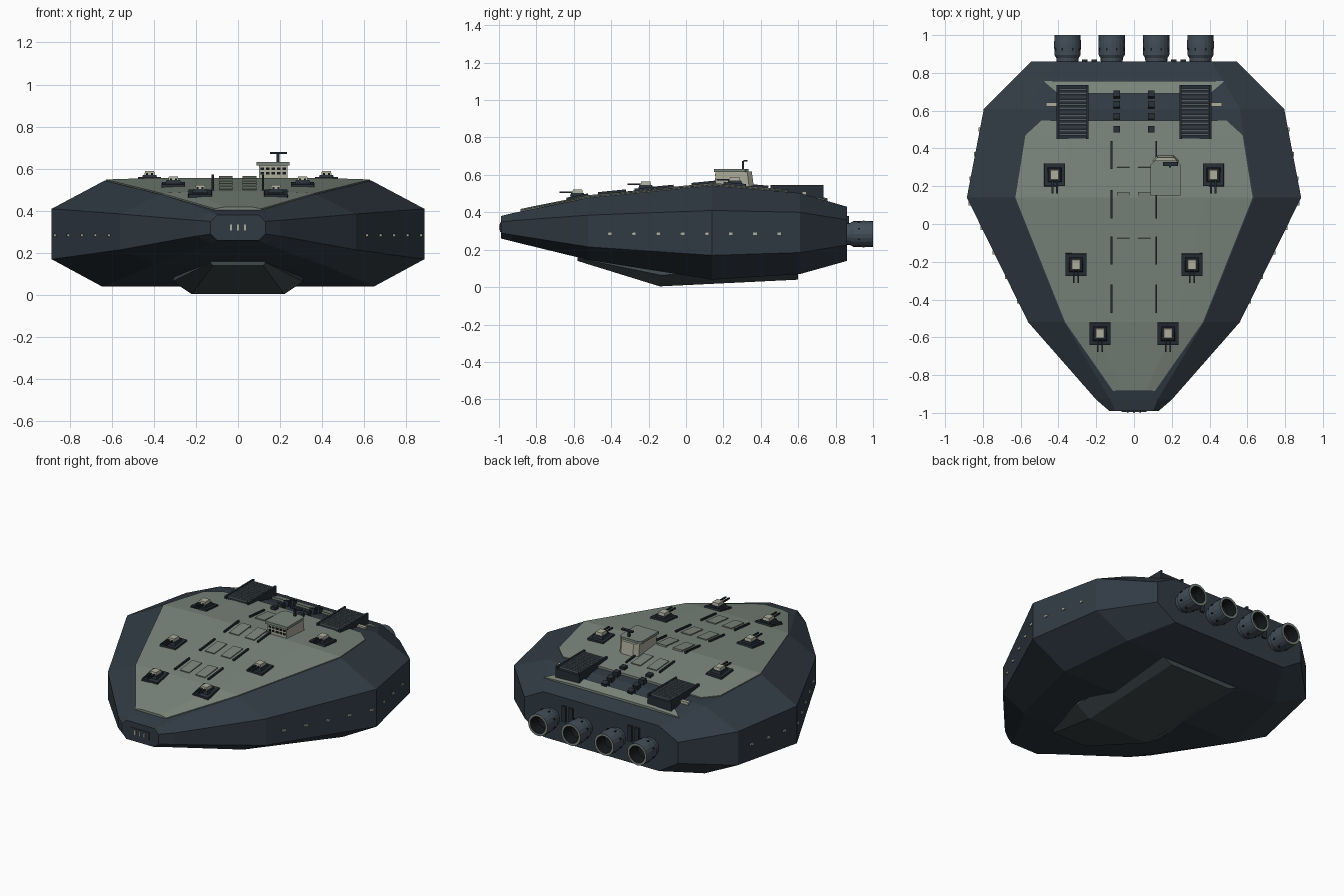
import bpy, bmesh, math
from mathutils import Matrix, Vector

if "Cube" in bpy.data.objects:
    bpy.data.objects.remove(bpy.data.objects["Cube"])


def material(name, rgb):
    lin = [(c / 255 / 12.92) if c < 11 else ((c / 255 + 0.055) / 1.055) ** 2.4 for c in rgb]
    m = bpy.data.materials.new(name)
    m.diffuse_color = (*lin, 1)
    m.use_nodes = True
    m.node_tree.nodes["Principled BSDF"].inputs["Base Color"].default_value = m.diffuse_color
    return m


HULL = material("dark slate hull", (49, 59, 68))
DECK = material("grey green deck", (122, 134, 124))
KEEL = material("keel grey", (64, 73, 76))
DARK = material("dark fittings", (38, 46, 53))
ENGINE = material("engine grey", (66, 78, 88))
RIB = material("radiator rib", (82, 94, 100))
PALE = material("pale superstructure", (172, 172, 156))
BLACK = material("black recess", (20, 23, 26))


def finish(name, bm, mats):
    bmesh.ops.recalc_face_normals(bm, faces=bm.faces[:])
    me = bpy.data.meshes.new(name)
    bm.to_mesh(me)
    bm.free()
    for m in mats:
        me.materials.append(m)
    ob = bpy.data.objects.new(name, me)
    bpy.context.collection.objects.link(ob)
    return ob


def add_box(bm, loc, size, pitch=0, mat=0, taper=1):
    """Box centred on loc, optionally pitched about x with a narrower top."""
    verts = bmesh.ops.create_cube(bm, size=1)["verts"]
    for v in verts:
        k = taper if v.co.z > 0 else 1
        v.co = Vector((v.co.x * size[0] * k, v.co.y * size[1] * k, v.co.z * size[2]))
    bmesh.ops.transform(bm, verts=verts, matrix=Matrix.Translation(loc) @ Matrix.Rotation(pitch, 4, 'X'))
    for f in {f for v in verts for f in v.link_faces}:
        f.material_index = mat


def loft(bm, rings):
    """Skin closed rings of equal length and cap both ends."""
    vr = [[bm.verts.new(p) for p in r] for r in rings]
    n = len(vr[0])
    for a, b in zip(vr, vr[1:]):
        for i in range(n):
            bm.faces.new((a[i], a[(i + 1) % n], b[(i + 1) % n], b[i]))
    bm.faces.new(vr[0])
    bm.faces.new(vr[-1])


def lerp(table, y, col):
    for a, b in zip(table, table[1:]):
        if y <= b[0]:
            break
    return a[col] + (b[col] - a[col]) * (y - a[0]) / (b[0] - a[0])


# Hull stations: y, top half width, widest, bottom, then z of bottom, lower chine, upper chine, top
HULL_ST = [
    (-.990, .10, .13, .10, .260, .290, .350, .380),
    (-.930, .125, .20, .125, .245, .280, .355, .395),
    (-.520, .37, .56, .40, .145, .215, .385, .478),
    (.140, .635, .885, .645, .040, .170, .410, .543),
    (.610, .56, .795, .56, .070, .185, .400, .503),
    (.860, .41, .545, .41, .140, .225, .360, .430)]


def top(y):
    return lerp(HULL_ST, y, 7)


def slope(y):
    return math.atan2(top(y + .02) - top(y - .02), .04)


bm = bmesh.new()
loft(bm, [[(b, y, z0), (m, y, z1), (m, y, z2), (t, y, z3),
           (-t, y, z3), (-m, y, z2), (-m, y, z1), (-b, y, z0)]
          for y, t, m, b, z0, z1, z2, z3 in HULL_ST])
finish("hull", bm, [HULL])


# Deck plates with a slight crown
def deck_plate(name, outline):
    bm = bmesh.new()
    rings = []
    for y, w in outline:
        z = top(y)
        rings.append([(-w, y, z - .01), (-w, y, z + .006), (-w * .6, y, z + .014),
                      (w * .6, y, z + .014), (w, y, z + .006), (w, y, z - .01)])
    loft(bm, rings)
    finish(name, bm, [DECK])


deck_plate("main_deck", [(-.885, .11), (-.52, .365), (.14, .628), (.47, .575), (.548, .49)])
deck_plate("rear_deck_strip", [(.69, .40), (.757, .48)])

# Keel wedge under the hull
bm = bmesh.new()
loft(bm, [[(b, y, z0), (m, y, z1), (m2, y, z2), (-m2, y, z2), (-m, y, z1), (-b, y, z0)]
          for y, b, m, m2, z0, z1, z2 in [(-.58, .12, .13, .13, .14, .155, .19),
                                          (-.14, .22, .31, .29, .004, .065, .16),
                                          (.60, .22, .31, .29, .04, .085, .16)]])
finish("keel", bm, [KEEL])

# Engines: lathed bells with pale rim and dark throat
PROFILE = [(.045, .84), (.058, .862), (.059, .878), (.069, .895), (.071, .95), (.069, 1.0),
           (.054, 1.0), (.047, .93), (.02, .915)]
for n, x in enumerate((-.352, -.118, .118, .352)):
    bm = bmesh.new()
    seg = 20
    loft(bm, [[(x + r * math.cos(2 * math.pi * i / seg), y, .284 + r * math.sin(2 * math.pi * i / seg))
               for i in range(seg)] for r, y in PROFILE])
    for f in bm.faces:
        c = f.calc_center_median()
        r = math.hypot(c.x - x, c.z - .284)
        f.material_index = 1 if c.y > .995 else (2 if r < .053 and c.y > .9 else 0)
    # bolts round the bell
    for i in range(8):
        a = 2 * math.pi * (i + .5) / 8
        add_box(bm, (x + .07 * math.cos(a), .925, .284 + .07 * math.sin(a)), (.008, .012, .008), mat=2)
    finish(f"engine_{n + 1}", bm, [ENGINE, DECK, BLACK])

# Stern service panels between the engines
bm = bmesh.new()
for s in (-1, 1):
    for x in (.21, .26):
        add_box(bm, (s * x, .862, .33), (.03, .02, .1))
finish("stern_panels", bm, [DARK])

# Turrets
for row, (x, y) in enumerate([(.42, .26), (.307, -.215), (.18, -.58)]):
    for s, side in ((-1, "left"), (1, "right")):
        bm = bmesh.new()
        z, p = top(y) + .012, slope(y)
        add_box(bm, (s * x, y, z), (.116, .125, .024), p, taper=.94)
        add_box(bm, (s * x, y, z + .017), (.075, .08, .018), 0, taper=.85)
        add_box(bm, (s * x, y, z + .033), (.05, .058, .022), 0, mat=1, taper=.85)
        for b in (-.012, .012):
            add_box(bm, (s * x + b, y - .055, z + .03), (.009, .085, .009))
        finish(f"turret_{side}_{row + 1}", bm, [DARK, PALE])

# Deck hatches and guide rails in four rows
hatches, rails = bmesh.new(), bmesh.new()
for y in (.365, .105, -.14, -.395):
    z, p = top(y) + .014, slope(y)
    for x in (-.058, .055):
        add_box(hatches, (x, y, z), (.066, .13, .012), p)
    for x in (-.12, .118):
        add_box(rails, (x, y, z + .003), (.01, .15, .016), p)
finish("deck_hatches", hatches, [DECK])
finish("guide_rails", rails, [DARK])

# Small deck lockers between the radiators
bm = bmesh.new()
for s in (-1, 1):
    for y in (.50, .57, .63, .685):
        add_box(bm, (s * .092, y, top(y) + .012), (.034, .034, .04), slope(y))
finish("deck_lockers", bm, [DARK])

# Radiators with cross ribs and a pale side pipe
for s, side in ((-1, "left"), (1, "right")):
    bm = bmesh.new()
    x = s * .326
    add_box(bm, (x, .593, .488), (.17, .285, .085))
    for i in range(13):
        add_box(bm, (x, .474 + i * .0198, .535), (.142, .012, .016), mat=1)
    for e in (-1, 1):
        add_box(bm, (x + e * .079, .593, .536), (.012, .285, .018))
    add_box(bm, (s * .438, .632, .50), (.055, .022, .022), mat=2)
    finish(f"radiator_{side}", bm, [DARK, RIB, PALE])

# Bridge: cabin with rounded rear, roof, window bands and mast
bm = bmesh.new()


def plan(x0, x1, y0, y1, z, c):
    return [(x0, y0, z), (x1, y0, z), (x1, y1 - c, z), (x1 - c, y1, z), (x0 + c, y1, z), (x0, y1 - c, z)]


loft(bm, [plan(.1, .235, .158, .362, .54, .025), plan(.1, .235, .158, .352, .618, .025)])
finish("bridge_cabin", bm, [PALE])
bm = bmesh.new()
loft(bm, [plan(.088, .245, .15, .335, .616, .02), plan(.088, .245, .15, .335, .632, .02)])
finish("bridge_roof", bm, [DECK])
bm = bmesh.new()
for z in (.578, .600):
    for i in range(5):
        add_box(bm, (.116 + i * .0258, .157, z), (.016, .006, .011))
finish("bridge_windows", bm, [BLACK])
bm = bmesh.new()
add_box(bm, (.19, .305, .65), (.012, .012, .05))
add_box(bm, (.193, .318, .675), (.08, .02, .009))
finish("mast", bm, [DARK])

# Side lights along the widest band, nose lights
bm = bmesh.new()
for y in (-.41, -.28, -.15, -.02, .11, .24, .37, .50):
    w = lerp(HULL_ST, y, 2)
    for s in (-1, 1):
        add_box(bm, (s * w, y, .285), (.012, .022, .012))
finish("side_lights", bm, [PALE])
bm = bmesh.new()
add_box(bm, (0, -.991, .32), (.13, .006, .05))
for x in (-.033, 0, .033):
    add_box(bm, (x, -.996, .32), (.009, .008, .028), mat=1)
finish("nose_lights", bm, [HULL, PALE])
